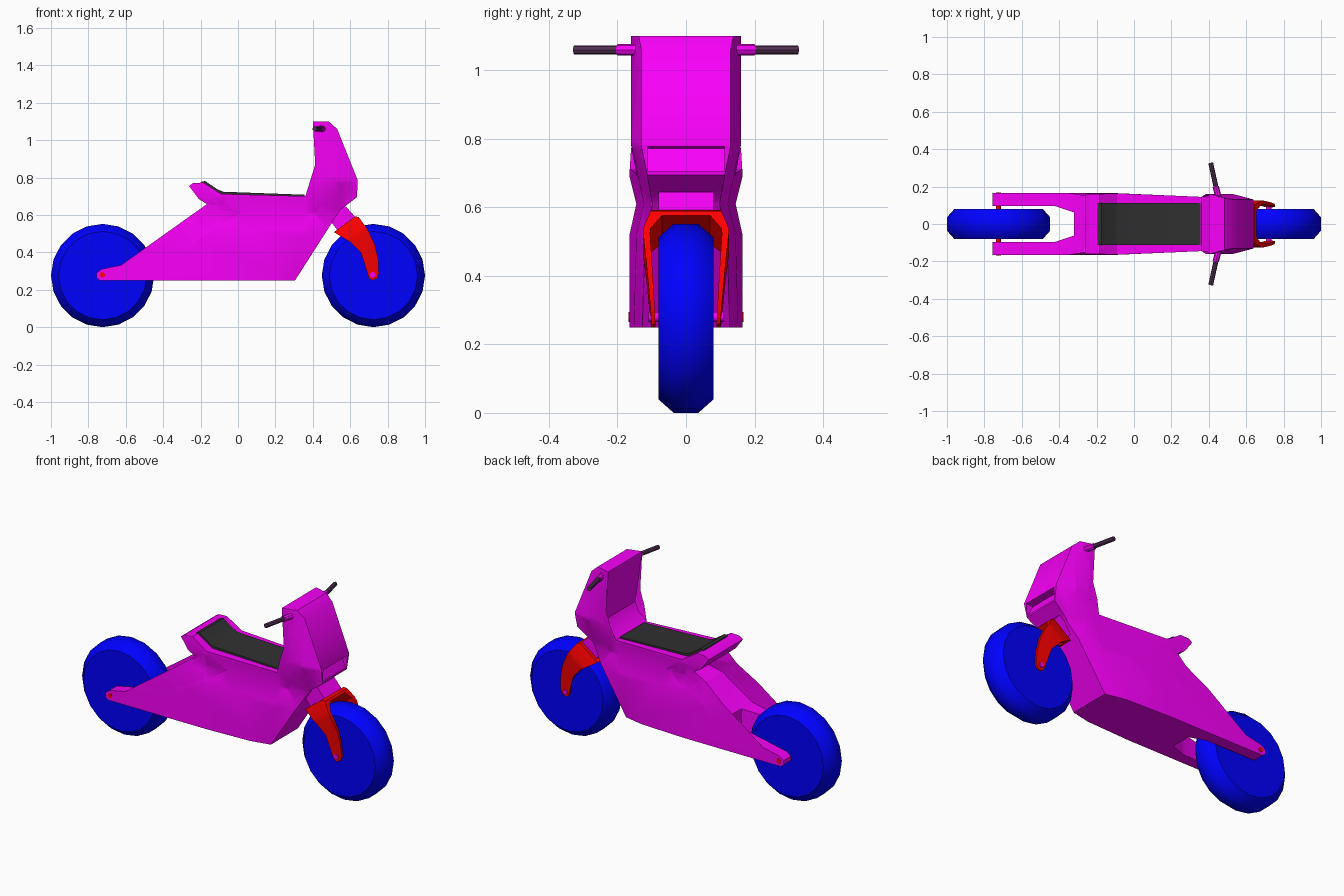
import bpy, bmesh, math
from mathutils import Vector, Matrix

if "Cube" in bpy.data.objects:
    bpy.data.objects.remove(bpy.data.objects["Cube"])


def material(name, rgb):
    m = bpy.data.materials.new(name)
    m.diffuse_color = (*rgb, 1)
    m.use_nodes = True
    m.node_tree.nodes["Principled BSDF"].inputs["Base Color"].default_value = m.diffuse_color
    return m


PINK = material("magenta", (0.95, 0, 0.95))
BLUE = material("blue", (0, 0, 1))
RED = material("red", (1, 0, 0))
DARK = material("dark", (0.03, 0.03, 0.03))
GRIP = material("grip", (0.09, 0.03, 0.09))


def clamp(v):
    return max(0.0, min(1.0, v))


def smooth(ob, angle=28):
    bpy.ops.object.select_all(action='DESELECT')
    ob.select_set(True)
    bpy.context.view_layer.objects.active = ob
    bpy.ops.object.shade_smooth_by_angle(angle=math.radians(angle))


def finish(name, bm, mat=None, angle=28):
    bmesh.ops.recalc_face_normals(bm, faces=bm.faces)
    if bm.calc_volume(signed=True) < 0:
        bmesh.ops.reverse_faces(bm, faces=bm.faces)
    me = bpy.data.meshes.new(name)
    bm.to_mesh(me)
    bm.free()
    ob = bpy.data.objects.new(name, me)
    bpy.context.collection.objects.link(ob)
    if mat:
        me.materials.append(mat)
    smooth(ob, angle)
    return ob


def prism(name, pts, width, mat=None, cuts=(), matrix=None):
    """Side profile (x, z) extruded both ways in y; width(x, z) is the half width."""
    bm = bmesh.new()
    # cut the flat profile first, then extrude it, so both sides match
    cap = bm.faces.new([bm.verts.new((x, 0, z)) for x, z in pts])
    bmesh.ops.triangulate(bm, faces=[cap])
    for (nx, nz), off in cuts:
        n = Vector((nx, 0, nz))
        bmesh.ops.bisect_plane(bm, geom=bm.verts[:] + bm.edges[:] + bm.faces[:], dist=1e-4,
                               plane_co=n * off / n.length_squared, plane_no=n)
        bmesh.ops.triangulate(bm, faces=bm.faces[:])
    low = bm.verts[:]
    ret = bmesh.ops.extrude_face_region(bm, geom=bm.faces[:], use_keep_orig=True)
    high = [g for g in ret["geom"] if isinstance(g, bmesh.types.BMVert)]
    for vs, s in ((low, -1), (high, 1)):
        for v in vs:
            v.co.y = s * width(v.co.x, v.co.z)
    if matrix:
        bm.transform(matrix)
    return finish(name, bm, mat)


def volume(me):
    bm = bmesh.new()
    bm.from_mesh(me)
    v = abs(bm.calc_volume())
    bm.free()
    return v


def subtract(ob, *cutters):
    """Boolean each cutter; try the next solver if one loses the part."""
    for c in cutters:
        c.hide_render = True
        before = volume(ob.data)
        m = ob.modifiers.new("cut", 'BOOLEAN')
        m.operation, m.object = 'DIFFERENCE', c
        for solver in ('EXACT', 'MANIFOLD', 'FLOAT'):
            m.solver = solver
            bpy.context.view_layer.update()
            deps = bpy.context.evaluated_depsgraph_get()
            me = bpy.data.meshes.new_from_object(ob.evaluated_get(deps))
            if .1 * before < volume(me) < .9999 * before:
                ob.data = me
                break
        ob.modifiers.clear()
        bpy.data.objects.remove(c)
    smooth(ob)


def rod(name, p, q, r, mat, sides=10):
    p, q = Vector(p), Vector(q)
    bm = bmesh.new()
    rot = (q - p).to_track_quat('Z', 'Y').to_matrix().to_4x4()
    bmesh.ops.create_cone(bm, cap_ends=True, segments=sides, radius1=r, radius2=r,
                          depth=(q - p).length, matrix=Matrix.Translation((p + q) / 2) @ rot)
    return finish(name, bm, mat, 40)


def wheel(name, x):
    bm = bmesh.new()
    prof = [(0, -.081), (.236, -.081), (.276, -.036), (.276, .036), (.236, .081), (0, .081)]
    vs = [bm.verts.new((r, y, 0)) for r, y in prof]
    es = [bm.edges.new(e) for e in zip(vs, vs[1:])]
    bmesh.ops.spin(bm, geom=vs + es, cent=(0, 0, 0), axis=(0, 1, 0),
                   angle=2 * math.pi, steps=20)
    bmesh.ops.remove_doubles(bm, verts=bm.verts, dist=1e-4)
    bmesh.ops.translate(bm, verts=bm.verts, vec=(x, 0, .276))
    finish(name, bm, BLUE, 45)


wheel("rear_wheel", -.724)
wheel("front_wheel", .724)

# Body: one side profile, tapered towards the front and pinched under the seat
body_pts = [(-.74, .25), (.305, .25), (.545, .625), (.636, .695), (.64, .785), (.53, 1.06),
            (.485, 1.10), (.40, 1.10), (.447, .79), (.42, .745), (.36, .70), (-.09, .712),
            (-.185, .773), (-.24, .77), (-.262, .755), (-.21, .685), (-.17, .66), (.03, .622),
            (.005, .57), (-.05, .542), (-.12, .525), (-.32, .395), (-.73, .31),
            (-.757, .29), (-.757, .265)]
UP, LOW = (.929, .371), (.843, -.539)


def body_width(x, z):
    base = .165 - .0435 * max(0, x + .1)
    base -= .02 * max(0, min((z - .52) / .09, 1, (.69 - z) / .08))
    base += (.16 - base) * clamp((z - .70) / .08)
    d_up = .886 - (UP[0] * x + UP[1] * z)
    d_low = .122 - (LOW[0] * x + LOW[1] * z)
    return base - max(.03 * (1 - clamp(d_up / .1)), .02 * (1 - clamp(d_low / .1)))


body = prism("body", body_pts, body_width, PINK,
             [((0, 1), z) for z in (.52, .61, .69, .78)]
             + [((1, 0), -.1), (UP, .786), (LOW, .022)])
# Wheel gap between the rear arms, and the lamp recess in the front shield
gap = prism("gap_cutter", [(-.9, .1), (-.32, .1), (-.32, .6), (-.9, .6)],
            lambda x, z: .095 if x < -.42 + 1e-4 else .062, cuts=[((1, 0), -.42)])
recess = prism("recess_cutter", [(.70, .705), (.63, .705), (.597, .772), (.70, .785)],
               lambda x, z: .112)
subtract(body, gap, recess)

# Seat pad
prism("seat", [(.357, .69), (.355, .708), (-.08, .724), (-.11, .737), (-.175, .781),
               (-.195, .778), (-.195, .76), (-.09, .70)], lambda x, z: .113, DARK)

# Steering neck between body and fork
prism("neck", [(.50, .56), (.53, .52), (.63, .585), (.577, .645), (.54, .64)],
      lambda x, z: .08, PINK)

# Fork: curved side profile hollowed by an arch along the crown
N = (-.575, .818)


def fork_width(x, z):
    n = N[0] * x + N[1] * z
    return .10 + .025 * min(clamp((.12 - n) / .07), clamp((n + .22) / .25))


fork = prism("fork", [(.513, .508), (.625, .592), (.645, .589), (.695, .52), (.732, .44),
                      (.75, .36), (.753, .285), (.742, .26), (.72, .25), (.70, .26),
                      (.693, .285), (.685, .34), (.658, .396), (.60, .455)],
             fork_width, RED, [(N, .05), (N, .03)])
frame = Matrix(((0, .818, N[0], 0), (1, 0, 0, 0), (0, .575, N[1], 0), (0, 0, 0, 1)))
arch = prism("arch_cutter", [(-.084, -.3), (.084, -.3), (.105, .03), (.103, .05), (.07, .096),
                             (-.07, .096), (-.103, .05), (-.105, .03)],
             lambda x, z: 2, matrix=frame)
subtract(fork, arch)

# Axles
rod("rear_axle", (-.725, -.168, .28), (-.725, .168, .28), .014, RED)
rod("front_axle", (.72, -.11, .28), (.72, .11, .28), .015, PINK)

# Handlebar stubs and grips
for s, side in ((-1, "right"), (1, "left")):
    rod(side + "_bar", (.455, s * .13, 1.06), (.437, s * .20, 1.06), .017, PINK, 8)
    rod(side + "_grip", (.44, s * .19, 1.06), (.41, s * .327, 1.06), .013, GRIP, 8)
